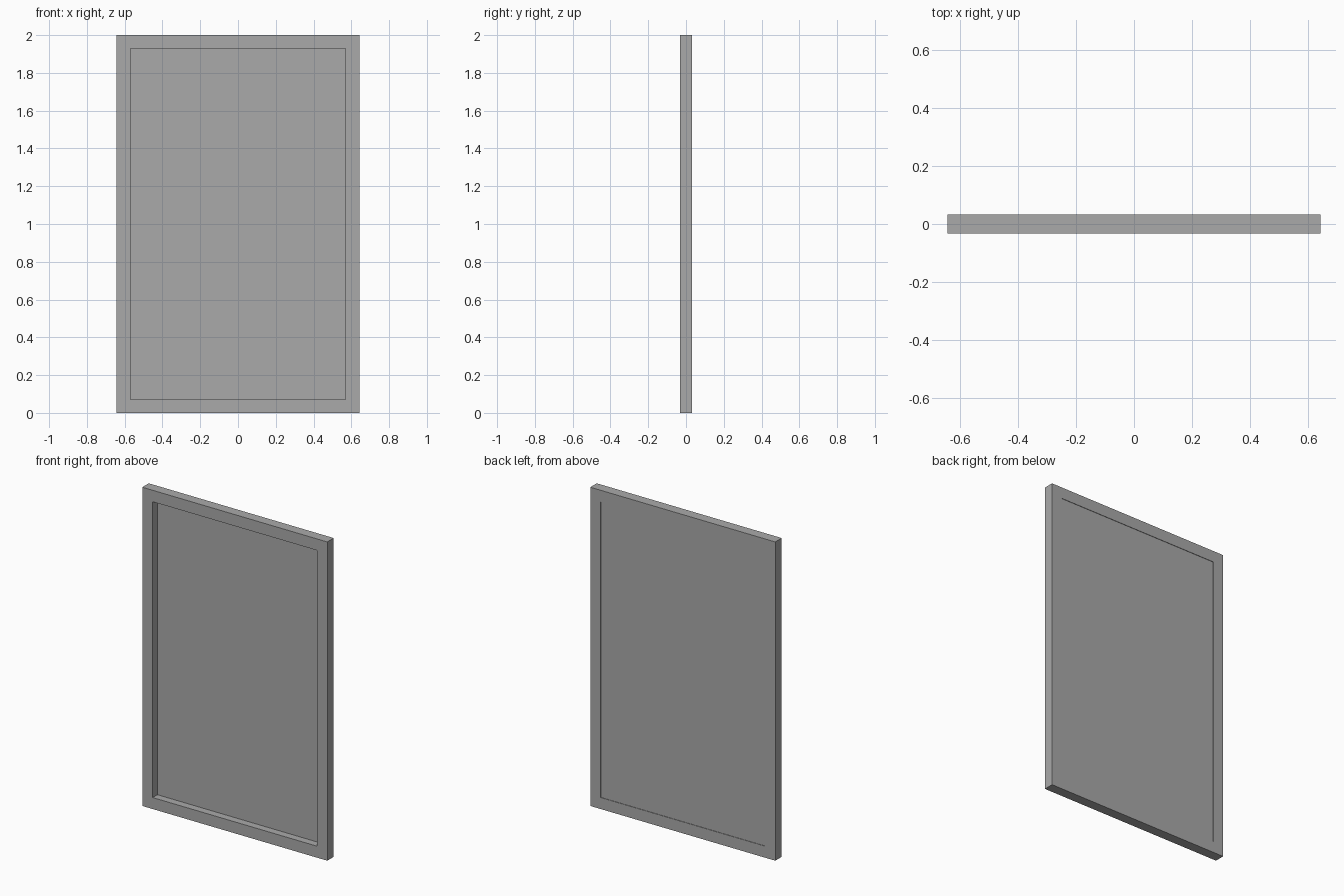
import bpy
import bmesh

if "Cube" in bpy.data.objects:
    bpy.data.objects.remove(bpy.data.objects["Cube"])

# Single flat grey
grey = bpy.data.materials.new("grey")
grey.use_nodes = True
colour = (0.40, 0.40, 0.40, 1)
grey.diffuse_color = colour
grey.node_tree.nodes["Principled BSDF"].inputs["Base Color"].default_value = colour

WIDTH, HEIGHT, DEPTH = 1.284, 2.0, 0.064
BORDER = 0.072
PANEL_FRONT, PANEL_BACK = 0.015, 0.029


def add_object(name, bm):
    bmesh.ops.recalc_face_normals(bm, faces=bm.faces)
    mesh = bpy.data.meshes.new(name)
    bm.to_mesh(mesh)
    bm.free()
    mesh.materials.append(grey)
    obj = bpy.data.objects.new(name, mesh)
    bpy.context.collection.objects.link(obj)
    return obj


# Mitred frame: a rectangular section carried round the four corners
bm = bmesh.new()
section = [(0, -DEPTH / 2), (0, DEPTH / 2), (BORDER, DEPTH / 2), (BORDER, -DEPTH / 2)]
rings = []
for sx, sz in [(-1, -1), (1, -1), (1, 1), (-1, 1)]:
    rings.append([bm.verts.new((sx * (WIDTH / 2 - inset), y,
                                HEIGHT / 2 + sz * (HEIGHT / 2 - inset)))
                  for inset, y in section])
for i in range(4):
    a, b = rings[i], rings[(i + 1) % 4]
    for j in range(4):
        k = (j + 1) % 4
        bm.faces.new((a[j], a[k], b[k], b[j]))
add_object("frame", bm)

# Panel set deep from the front, nearly flush at the back
bm = bmesh.new()
bmesh.ops.create_cube(bm, size=1)
bmesh.ops.scale(bm, verts=bm.verts, vec=(WIDTH - 2 * BORDER,
                                         PANEL_BACK - PANEL_FRONT,
                                         HEIGHT - 2 * BORDER))
bmesh.ops.translate(bm, verts=bm.verts,
                    vec=(0, (PANEL_FRONT + PANEL_BACK) / 2, HEIGHT / 2))
add_object("back_panel", bm)
